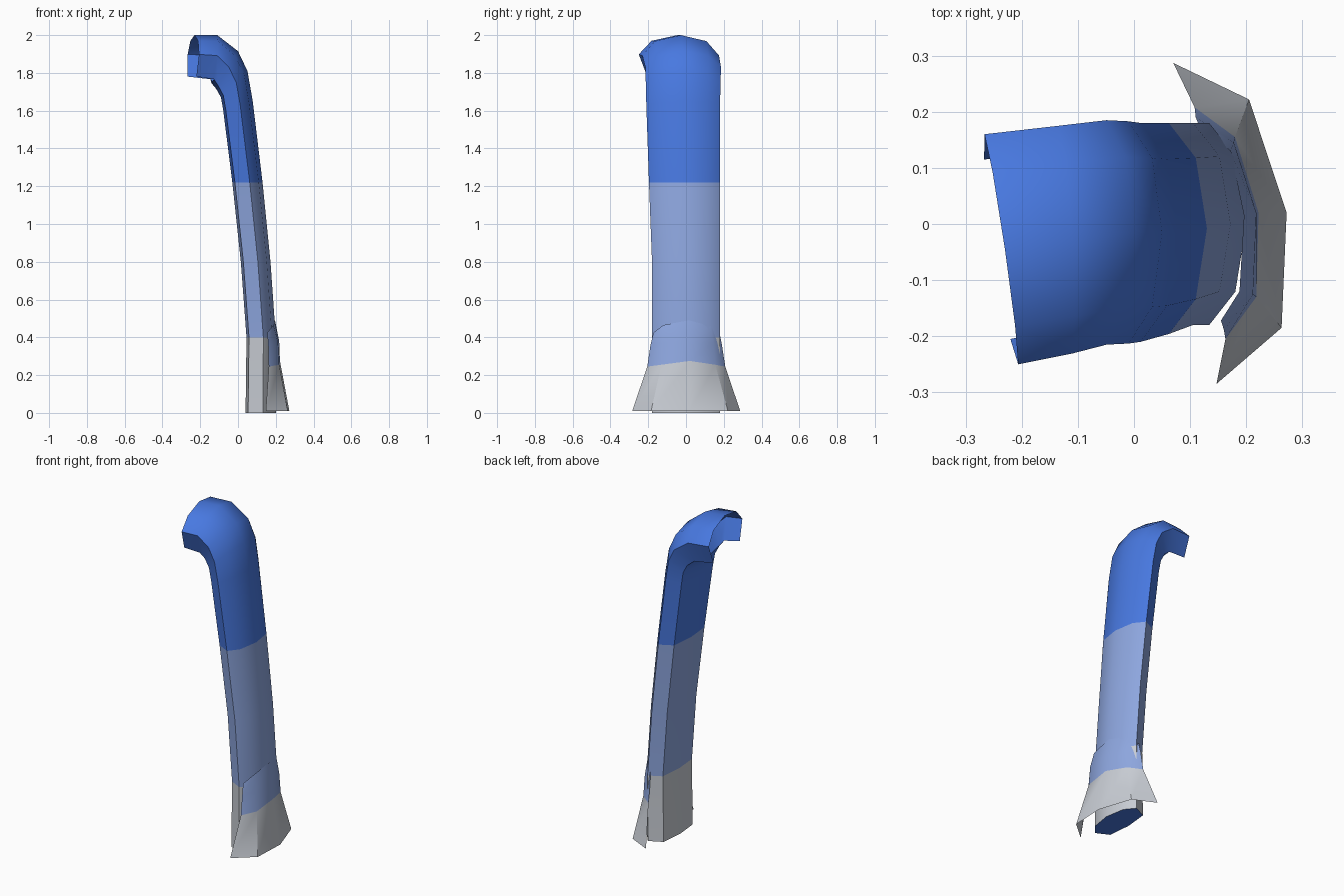
import bpy, bmesh, math

if "Cube" in bpy.data.objects:
    bpy.data.objects.remove(bpy.data.objects["Cube"])


def material(name, rgb):
    m = bpy.data.materials.new(name)
    m.diffuse_color = (*rgb, 1)
    m.use_nodes = True
    m.node_tree.nodes["Principled BSDF"].inputs["Base Color"].default_value = m.diffuse_color
    return m


BLUE = material("strong blue", (0.065, 0.19, 0.75))
PALE = material("pale blue", (0.27, 0.385, 0.74))
GREY = material("light grey", (0.58, 0.61, 0.66))


def loft(name, rings, closed, colour, skip=lambda row, col: False, cap=None):
    """Skin a list of rings; colour(row) gives the material index."""
    bm = bmesh.new()
    vs = [[bm.verts.new(p) for p in r] for r in rings]
    n = len(rings[0])
    for i in range(len(rings) - 1):
        for j in range(n if closed else n - 1):
            if skip(i, j):
                continue
            k = (j + 1) % n
            f = bm.faces.new((vs[i][j], vs[i][k], vs[i + 1][k], vs[i + 1][j]))
            f.material_index = colour(i)
    if cap is not None:
        bm.faces.new(vs[0][::-1]).material_index = cap
    me = bpy.data.meshes.new(name)
    bm.to_mesh(me)
    bm.free()
    for m in (BLUE, PALE, GREY):
        me.materials.append(m)
    ob = bpy.data.objects.new(name, me)
    bpy.context.collection.objects.link(ob)
    bpy.context.view_layer.objects.active = ob
    ob.select_set(True)
    bpy.ops.object.shade_smooth_by_angle(angle=math.radians(40))
    ob.select_set(False)
    return ob


# Cross-section: u runs from inner to outer side, v runs across the width
SECTION = [(1, 0), (.75, .67), (.15, 1), (-.83, .78),
           (-1, 0), (-.83, -.78), (.15, -1), (.75, -.67)]

# Path: inner x, z, outer x, z, centre y, half width, skew of x with v
PATH = [
    (.04, 0, .20, 0, 0, .18, 0),
    (.045, .40, .20, .40, 0, .18, 0),
    (.015, .80, .172, .80, 0, .18, 0),
    (-.03, 1.22, .13, 1.22, -.008, .188, 0),
    (-.078, 1.60, .078, 1.65, -.015, .195, 0),
    (-.09, 1.67, .05, 1.81, -.015, .198, 0),
    (-.115, 1.715, 0, 1.915, -.015, .2, 0),
    (-.14, 1.745, -.11, 2.0, -.028, .203, -.012),
    (-.245, 1.76, -.23, 2.0, -.045, .205, -.03),
]


def ring(ix, iz, ox, oz, cy, hw, skew):
    cx, cz, ux, uz = (ix + ox) / 2, (iz + oz) / 2, (ox - ix) / 2, (oz - iz) / 2
    return [(cx + u * ux + v * skew, cy + v * hw, cz + u * uz) for u, v in SECTION]


# Bent tube, with the underside of the hood left open
loft("bent_tube", [ring(*p) for p in PATH], True,
     lambda i: 2 if i == 0 else 1 if i < 3 else 0,
     skip=lambda i, j: i == len(PATH) - 2 and j in (3, 4), cap=0)

# Flared skirt wrapped round the outer side of the foot
SKIRT = [
    [(.147, -.285, .01), (.263, -.185, .01), (.272, .02, .01), (.205, .222, .01), (.07, .287, .01)],
    [(.163, -.205, .245), (.218, -.13, .255), (.222, .02, .275), (.18, .155, .255), (.108, .208, .245)],
    [(.160, -.188, .36), (.212, -.125, .37), (.218, .02, .38), (.178, .145, .37), (.11, .19, .36)],
    [(.155, -.172, .425), (.188, -.12, .465), (.196, .015, .49), (.172, .13, .46), (.115, .178, .42)],
]
loft("flared_skirt", SKIRT, False, lambda i: 2 if i == 0 else 1)
